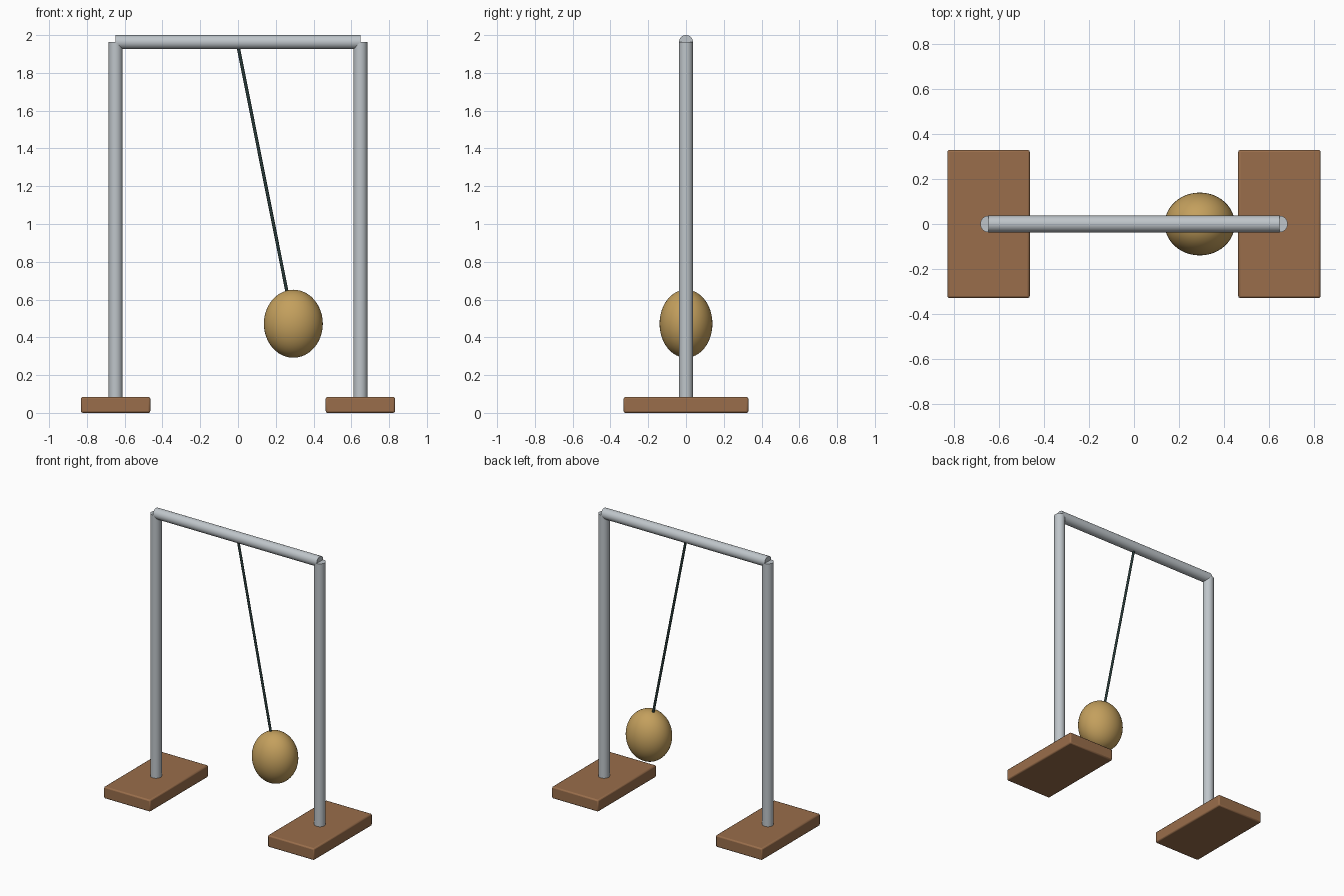
import bpy
import math
from mathutils import Vector

if "Cube" in bpy.data.objects:
    bpy.data.objects.remove(bpy.data.objects["Cube"])


def material(name, color):
    m = bpy.data.materials.new(name)
    m.diffuse_color = (*color, 1.0)
    m.use_nodes = True
    m.node_tree.nodes["Principled BSDF"].inputs["Base Color"].default_value = m.diffuse_color
    return m


STEEL = material("grey_steel", (0.52, 0.56, 0.59))
WOOD = material("brown_wood", (0.32, 0.155, 0.07))
ROPE = material("dark_green_rope", (0.02, 0.04, 0.038))
TAN = material("tan_leather", (0.55, 0.35, 0.11))


def finish(obj, name, mat):
    obj.name = name
    obj.data.materials.append(mat)
    bpy.ops.object.shade_smooth_by_angle(angle=math.radians(35))
    return obj


def rod(name, start, end, radius, mat, sides=32):
    """Cylinder running between two points."""
    a, b = Vector(start), Vector(end)
    axis = b - a
    bpy.ops.mesh.primitive_cylinder_add(
        vertices=sides, radius=radius, depth=axis.length, location=(a + b) / 2,
        rotation=axis.to_track_quat('Z', 'Y').to_euler())
    return finish(bpy.context.object, name, mat)


POST_X, TOP_Z, TUBE_R = 0.648, 1.963, 0.037
BALL = (0.293, 0, 0.472)

for side, x in (("left", -POST_X), ("right", POST_X)):
    # Wooden foot with softened edges
    bpy.ops.mesh.primitive_cube_add(size=1, location=(x, 0, 0.042))
    foot = bpy.context.object
    foot.scale = (0.367, 0.66, 0.084)
    bpy.ops.object.transform_apply(location=False, rotation=False, scale=True)
    bevel = foot.modifiers.new("soft_edges", 'BEVEL')
    bevel.width = 0.009
    bevel.segments = 2
    finish(foot, side + "_foot", WOOD)
    # Upright post
    rod(side + "_post", (x, 0, 0.04), (x, 0, TOP_Z), TUBE_R, STEEL)

# Crossbar
rod("crossbar", (-POST_X, 0, TOP_Z), (POST_X, 0, TOP_Z), TUBE_R, STEEL)

# Rope, caught mid swing
rod("rope", (0, 0, TOP_Z - 0.02), BALL, 0.0085, ROPE, 16)

# Hanging bag
bpy.ops.mesh.primitive_uv_sphere_add(segments=48, ring_count=24, radius=1, location=BALL)
bag = bpy.context.object
bag.scale = (0.156, 0.14, 0.18)
bpy.ops.object.transform_apply(location=False, rotation=False, scale=True)
finish(bag, "hanging_bag", TAN)
